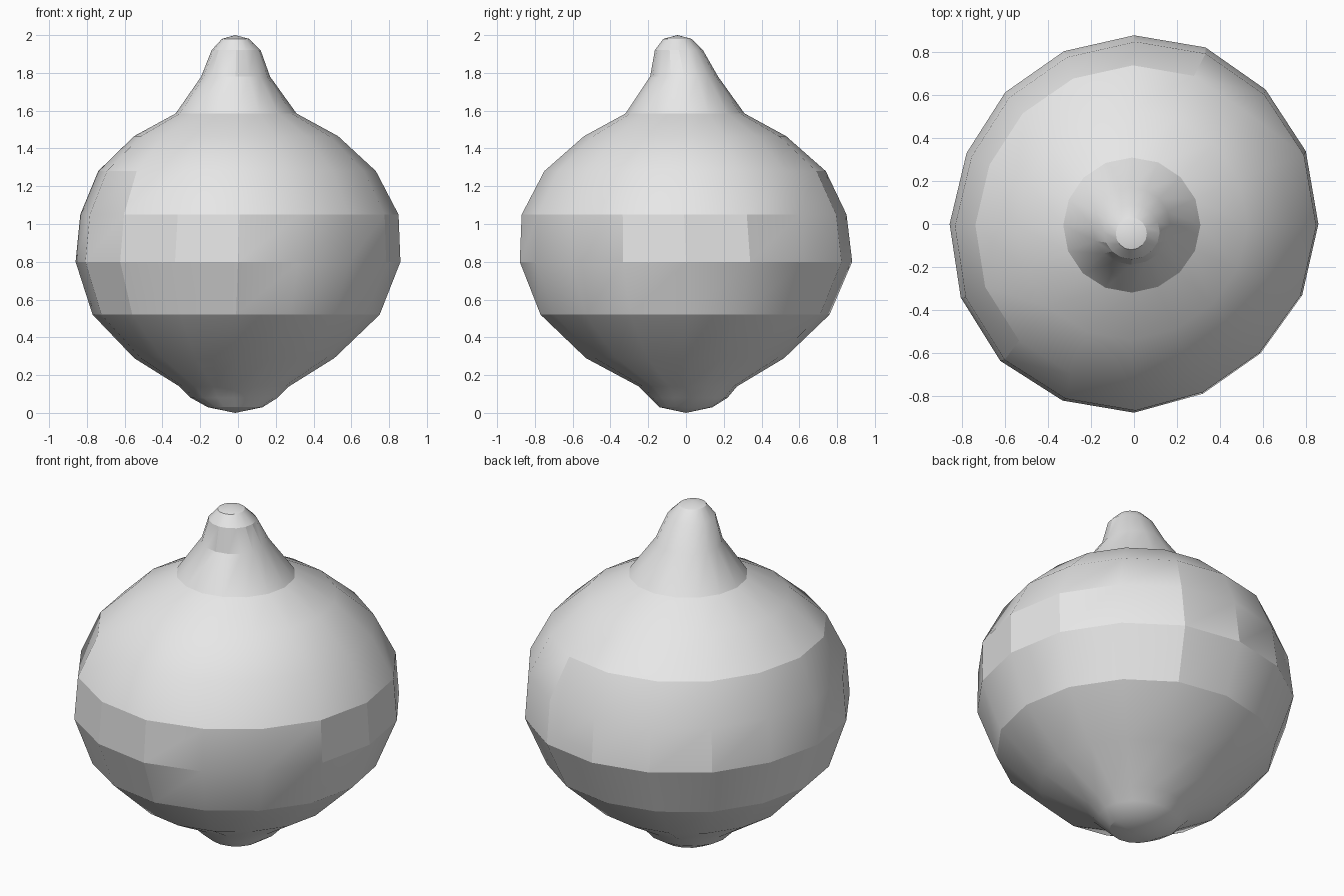
import bpy, bmesh
from math import cos, sin, tau, radians

cube = bpy.data.objects.get("Cube")
if cube:
    bpy.data.objects.remove(cube, do_unlink=True)

grey = bpy.data.materials.new("plain_grey")
grey.use_nodes = True
grey.diffuse_color = (0.8, 0.8, 0.8, 1)
grey.node_tree.nodes["Principled BSDF"].inputs["Base Color"].default_value = (0.8, 0.8, 0.8, 1)

# Cross-sections: height, left and right edge in x, front and back edge in y
RINGS = [
    (0.03, -0.16, 0.13, -0.14, 0.14),
    (0.08, -0.25, 0.21, -0.19, 0.22),
    (0.14, -0.31, 0.27, -0.25, 0.27),
    (0.29, -0.55, 0.51, -0.53, 0.52),
    (0.52, -0.77, 0.75, -0.77, 0.76),
    (0.80, -0.86, 0.86, -0.88, 0.88),
    (1.05, -0.835, 0.85, -0.87, 0.85),
    (1.28, -0.74, 0.73, -0.75, 0.74),
    (1.465, -0.55, 0.53, -0.54, 0.53),
    (1.585, -0.33, 0.31, -0.32, 0.31),
    (1.78, -0.195, 0.17, -0.19, 0.17),
    (1.92, -0.14, 0.12, -0.165, 0.09),
    (1.98, -0.085, 0.06, -0.12, 0.03),
]
# Slight unevenness around the body, counter-clockwise from +x
BUMPS = [0, 0.01, 0.01, 0.015, 0, -0.01, -0.015, -0.02,
         0, 0.02, 0.03, 0.015, 0, -0.03, -0.035, -0.015]
SIDES = len(BUMPS)


def add_ring(bm, z, x0, x1, y0, y1):
    cx, cy = (x0 + x1) / 2, (y0 + y1) / 2
    rx, ry = (x1 - x0) / 2, (y1 - y0) / 2
    ring = []
    for i, bump in enumerate(BUMPS):
        a = tau * i / SIDES
        s = 1 + bump * rx
        ring.append(bm.verts.new((cx + rx * s * cos(a), cy + ry * s * sin(a), z)))
    return ring


# Fruit body: stacked rings closed by a point at each end
bm = bmesh.new()
rings = [add_ring(bm, *r) for r in RINGS]
base = bm.verts.new((-0.015, 0, 0))
tip = bm.verts.new((-0.015, -0.045, 2))
for i in range(SIDES):
    j = (i + 1) % SIDES
    for low, high in zip(rings, rings[1:]):
        bm.faces.new((low[i], low[j], high[j], high[i]))
    bm.faces.new((base, rings[0][j], rings[0][i]))
    bm.faces.new((tip, rings[-1][i], rings[-1][j]))
bmesh.ops.recalc_face_normals(bm, faces=bm.faces)

mesh = bpy.data.meshes.new("fruit_body")
bm.to_mesh(mesh)
bm.free()
mesh.materials.append(grey)
fruit = bpy.data.objects.new("fruit_body", mesh)
bpy.context.collection.objects.link(fruit)

# Smooth skin with soft facets left around the widest band
bpy.ops.object.select_all(action='DESELECT')
fruit.select_set(True)
bpy.context.view_layer.objects.active = fruit
bpy.ops.object.shade_smooth_by_angle(angle=radians(22))
